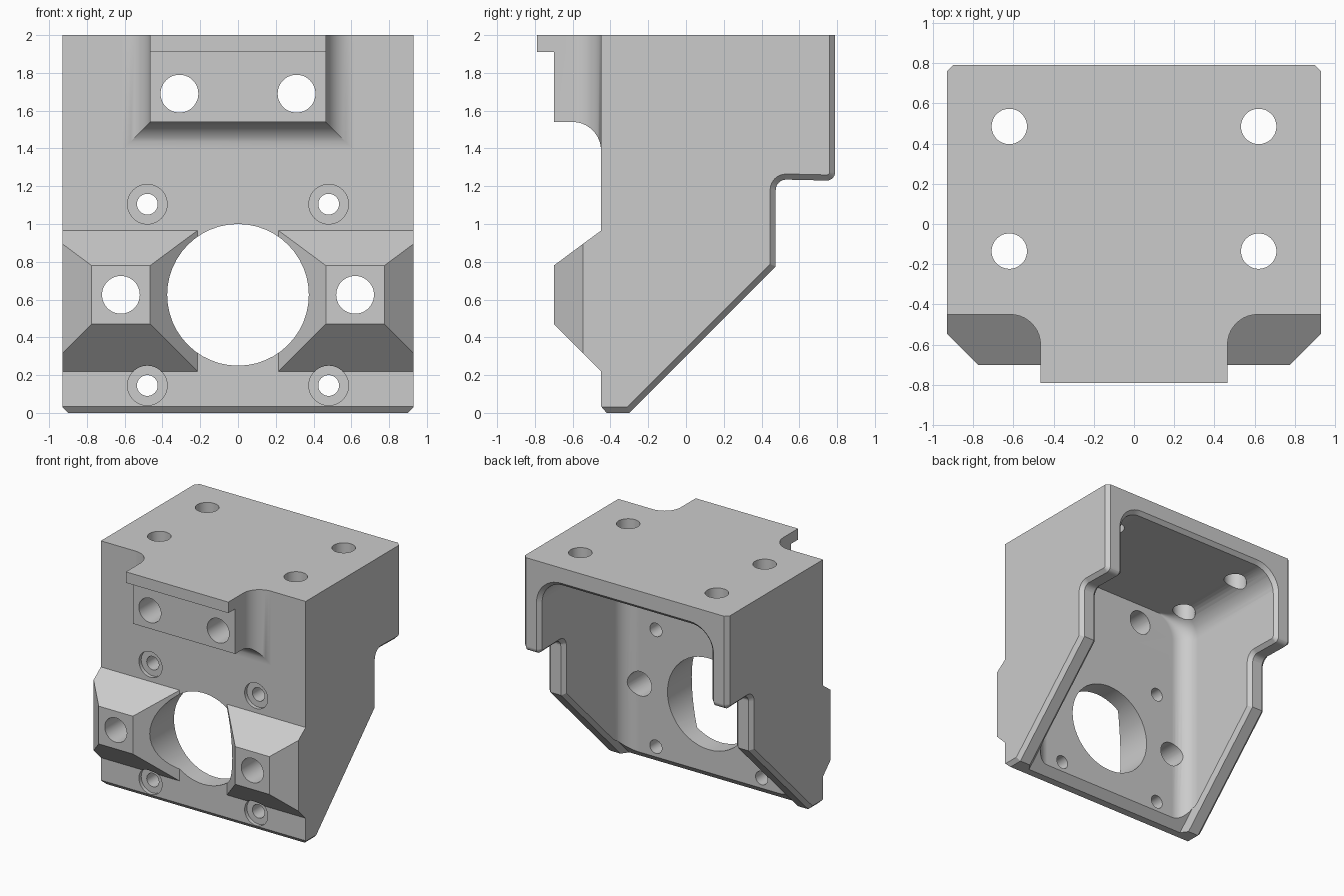
import bpy, bmesh
from math import sin, cos, pi, radians

if "Cube" in bpy.data.objects:
    bpy.data.objects.remove(bpy.data.objects["Cube"])

W, WALL, D = 0.93, 0.155, 0.03          # half width, wall thickness, chamfer
IN_X, IN_Z, IN_Y = W - WALL, 2 - WALL, -0.295
R_TOP, R_SIDE = 0.19, 0.14              # cavity fillets

grey = bpy.data.materials.new("plain grey")
grey.diffuse_color = (0.6, 0.6, 0.6, 1)
grey.use_nodes = True
grey.node_tree.nodes["Principled BSDF"].inputs["Base Color"].default_value = grey.diffuse_color


def loft(name, sections):
    """Closed solid through sections with equal point counts."""
    bm = bmesh.new()
    rings = [[bm.verts.new(p) for p in s] for s in sections]
    n = len(rings[0])
    for a, b in zip(rings, rings[1:]):
        for i in range(n):
            j = (i + 1) % n
            bm.faces.new((a[i], a[j], b[j], b[i]))
    bm.faces.new(rings[0])
    bm.faces.new(rings[-1])
    bmesh.ops.recalc_face_normals(bm, faces=bm.faces)
    me = bpy.data.meshes.new(name)
    bm.to_mesh(me)
    bm.free()
    me.materials.append(grey)
    ob = bpy.data.objects.new(name, me)
    bpy.context.collection.objects.link(ob)
    return ob


def arc(cx, cy, r, a0, a1, n=6):
    angs = [radians(a0 + (a1 - a0) * i / n) for i in range(n + 1)]
    return [(cx + r * cos(a), cy + r * sin(a)) for a in angs]


def combine(body, other, op):
    m = body.modifiers.new(op, 'BOOLEAN')
    m.object, m.operation, m.solver = other, op, 'EXACT'
    bpy.context.view_layer.objects.active = body
    bpy.ops.object.modifier_apply(modifier=m.name)
    bpy.data.objects.remove(other, do_unlink=True)


def rect(y, x0, x1, z0, z1):
    return [(x0, y, z0), (x1, y, z0), (x1, y, z1), (x0, y, z1)]


def hole_y(x, z, r, y0, y1):
    c = arc(x, z, r, 0, 360, 48)[:-1]
    return loft("hole", [[(u, y, v) for u, v in c] for y in (y0, y1)])


def hole_z(x, y, r, z0, z1):
    c = arc(x, y, r, 0, 360, 48)[:-1]
    return loft("hole", [[(u, v, z) for u, v in c] for z in (z0, z1)])


def back_edge(o):
    """Stepped back outline (y, z), moved inward by o."""
    return ([(0.475 - o, 0.775 + 0.414 * o)]
            + arc(0.53, 1.18, 0.055 + o, 180, 90)
            + arc(0.745, 1.275, 0.045 - o, -90, 0))


def outline(o):
    return ([(-0.45, 2), (-0.45, 0.035), (-0.42 - 0.87 * o, o), (-0.30 - 0.414 * o, o)]
            + back_edge(o) + [(0.79 - o, 2)])


# Main housing with chamfered side edges
housing = loft("housing", [[(x, y, z) for y, z in outline(o)]
                           for x, o in ((-W, D), (-W + D, 0), (W - D, 0), (W, D))])

# Upper mounting block with a coved base, and its lip
cove = [(-0.70, 0)]
for i in range(11):
    a = pi / 2 * i / 10
    cove.append((-0.60 + 0.15 * sin(a), 0.15 * (1 - cos(a))))
cove.append((-0.40, 0.15))
block = loft("block", [rect(y, -0.465 - e, 0.465 + e, 1.54 - e, 2) for y, e in cove])
lip = loft("lip", [rect(y, -0.465, 0.465, 1.91, 2) for y in (-0.79, -0.65)])
combine(block, lip, 'UNION')
combine(housing, block, 'UNION')

# Lower tapered bosses
for s in (-1, 1):
    secs = [rect(-0.70, 0.465 * s, 0.775 * s, 0.47, 0.78),
            rect(-0.545, 0.31 * s, W * s, 0.315, 0.895),
            rect(-0.45, 0.215 * s, W * s, 0.22, 0.965),
            rect(-0.40, 0.215 * s, W * s, 0.22, 0.965)]
    combine(housing, loft("boss", secs), 'UNION')


# Cavity, open at the back and the sloped underside
def plan(w, z):
    right = [(w, 1.3)] + arc(w - R_SIDE, IN_Y + R_SIDE, R_SIDE, 0, -90, 8)
    return [(x, y, z) for x, y in right] + [(-x, y, z) for x, y in reversed(right)]


arch = arc(IN_X - R_TOP, IN_Z - R_TOP, R_TOP, 0, 90, 10)
combine(housing, loft("cavity", [plan(IN_X, -0.5)] + [plan(w, z) for w, z in arch]),
        'DIFFERENCE')


# Inner rim chamfer: flared band following the opening
def rim(t):
    o = D - t
    pts = [(IN_X + t, -0.6 - 1.414 * o, -0.3)]
    pts += [(IN_X + t, y, z) for y, z in back_edge(o)]
    pts += [(x, 0.79 - o, z)
            for x, z in arc(IN_X - R_TOP, IN_Z - R_TOP, R_TOP + t, 0, 90, 10)]
    return pts


flare = [[(-a[0], a[1], a[2]), a, b, (-b[0], b[1], b[2])]
         for a, b in zip(rim(-0.01), rim(2 * D))]
combine(housing, loft("flare", flare), 'DIFFERENCE')

# Holes
combine(housing, hole_y(0, 0.625, 0.375, -1, 0.0), 'DIFFERENCE')
for s in (-1, 1):
    combine(housing, hole_y(0.62 * s, 0.625, 0.1, -1, -0.1), 'DIFFERENCE')
    combine(housing, hole_y(0.31 * s, 1.69, 0.1, -1, -0.1), 'DIFFERENCE')
    for z in (0.145, 1.105):
        combine(housing, hole_y(0.48 * s, z, 0.105, -1, -0.42), 'DIFFERENCE')
        combine(housing, hole_y(0.48 * s, z, 0.055, -1, -0.2), 'DIFFERENCE')
    for y in (-0.135, 0.485):
        combine(housing, hole_z(0.62 * s, y, 0.088, 1.6, 2.3), 'DIFFERENCE')

# Smooth fillets, crisp edges
bpy.ops.object.select_all(action='DESELECT')
housing.select_set(True)
bpy.context.view_layer.objects.active = housing
bpy.ops.object.shade_smooth_by_angle(angle=radians(28))
wn = housing.modifiers.new("flat face normals", 'WEIGHTED_NORMAL')
wn.keep_sharp = True
